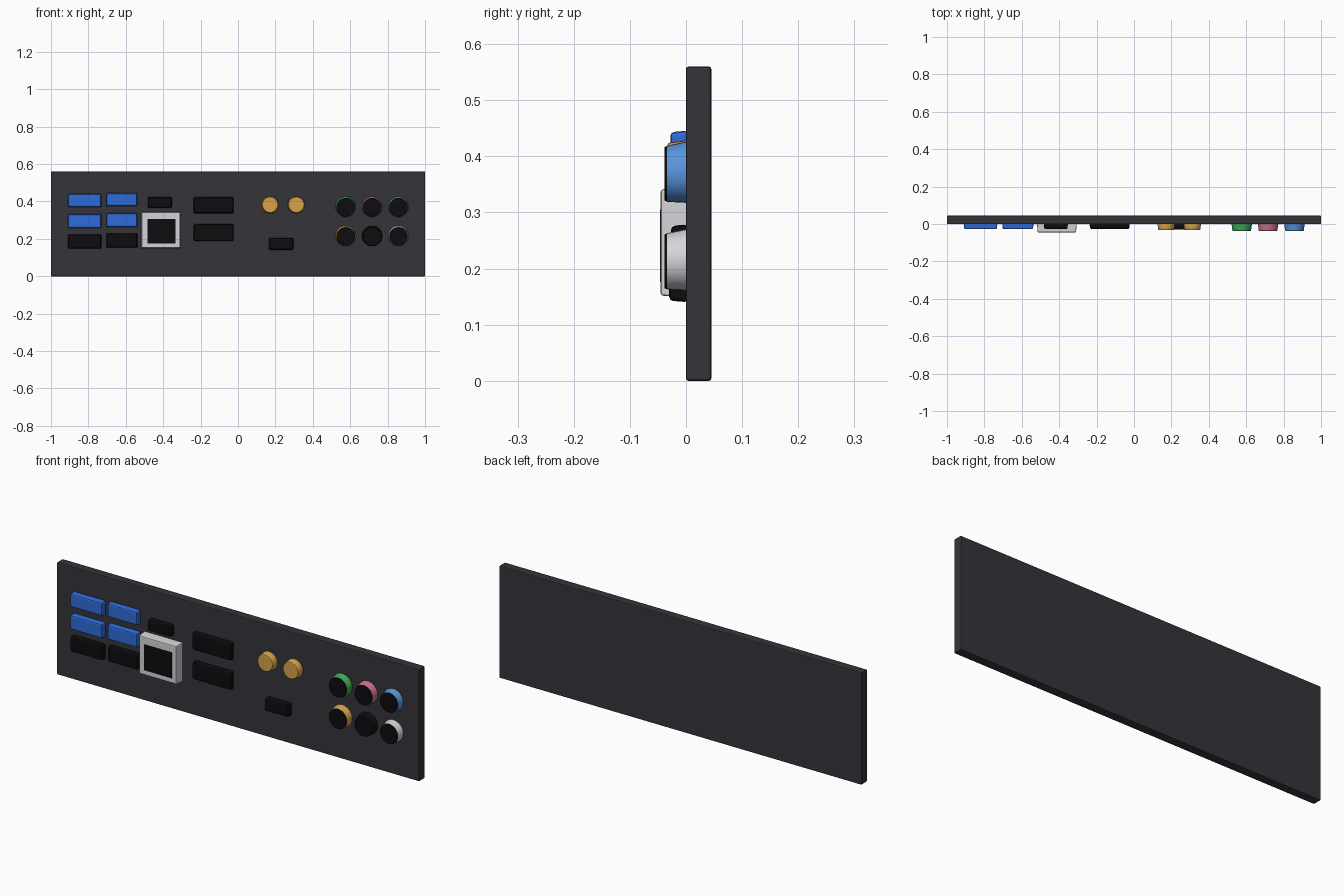
import bpy, bmesh, math
from mathutils import Matrix, Vector

if "Cube" in bpy.data.objects:
    bpy.data.objects.remove(bpy.data.objects["Cube"])


def material(name, r, g, b):
    m = bpy.data.materials.new(name)
    m.diffuse_color = (r, g, b, 1)
    m.use_nodes = True
    m.node_tree.nodes["Principled BSDF"].inputs["Base Color"].default_value = m.diffuse_color
    return m


SLATE = material("slate", 0.035, 0.034, 0.042)
BLACK = material("black", 0.004, 0.004, 0.005)
BLUE = material("port blue", 0.028, 0.15, 0.70)
SILVER = material("light grey", 0.66, 0.65, 0.68)
GOLD = material("gold", 0.68, 0.37, 0.07)
GREEN = material("green", 0.055, 0.42, 0.10)
PINK = material("pink", 0.62, 0.17, 0.25)
SKY = material("sky blue", 0.10, 0.30, 0.72)


def finish(bm, name, mats, bevel):
    bmesh.ops.recalc_face_normals(bm, faces=bm.faces)
    me = bpy.data.meshes.new(name)
    bm.to_mesh(me)
    bm.free()
    ob = bpy.data.objects.new(name, me)
    bpy.context.collection.objects.link(ob)
    for m in mats:
        me.materials.append(m)
    if bevel:
        mod = ob.modifiers.new("soft_edges", 'BEVEL')
        mod.width, mod.segments, mod.limit_method = bevel, 2, 'ANGLE'
    return ob


def box(name, x0, x1, z0, z1, y0, y1, mat, bevel=0.006, taper=0.0):
    """Box between limits; taper narrows the front (-y) face."""
    bm = bmesh.new()
    bmesh.ops.create_cube(bm, size=1)
    for v in bm.verts:
        t = taper if v.co.y < 0 else 0
        v.co = Vector(((x0 + x1) / 2 + v.co.x * (x1 - x0 - 2 * t),
                       (y0 + y1) / 2 + v.co.y * (y1 - y0),
                       (z0 + z1) / 2 + v.co.z * (z1 - z0 - 2 * t)))
    return finish(bm, name, [mat], bevel)


def disc(name, x, z, r_back, r_front, y_front, mats, bevel=0.004, drop=0.0):
    """Tapered round plug facing -y; a second material covers its front face."""
    bm = bmesh.new()
    y_back = 0.004
    bmesh.ops.create_cone(bm, cap_ends=True, segments=32, radius1=r_back,
                          radius2=r_front, depth=y_back - y_front)
    # cone axis z -> -y
    bmesh.ops.transform(bm, verts=bm.verts, matrix=Matrix.Translation(
        (x, (y_back + y_front) / 2, z)) @ Matrix.Rotation(math.pi / 2, 4, 'X'))
    for v in bm.verts:
        if v.co.y < y_front + 0.001:
            v.co.z -= drop
    bm.normal_update()
    for f in bm.faces:
        f.smooth = len(f.verts) == 4
        if len(mats) > 1 and f.normal.y < -0.9:
            f.material_index = 1
    return finish(bm, name, mats, bevel)


# Back plate
box("back_plate", -1, 1, 0, 0.56, 0, 0.045, SLATE, 0.004)

# Two columns of stacked wide ports: blue, blue, black
for col, (x0, x1, dz) in enumerate([(-0.91, -0.73, 0.0), (-0.705, -0.537, 0.005)]):
    for row, (z0, z1) in enumerate([(0.369, 0.441), (0.257, 0.333), (0.147, 0.225)]):
        box(f"wide_port_{col}_{row}", x0, x1, z0 + dz, z1 + dz, -0.028, 0.004,
            BLUE if row < 2 else BLACK, 0.007, 0.003)

# Small slot ports
box("small_port_upper", -0.483, -0.353, 0.364, 0.424, -0.027, 0.004, BLACK, 0.007, 0.003)
box("small_port_lower", 0.164, 0.297, 0.140, 0.206, -0.03, 0.004, BLACK, 0.007, 0.003)

# Network socket: grey housing with black opening plate
box("network_housing", -0.519, -0.306, 0.148, 0.345, -0.045, 0.004, SILVER, 0.004, 0.004)
box("network_opening", -0.485, -0.334, 0.176, 0.305, -0.0465, -0.042, BLACK, 0)

# Display ports
for i, (z0, z1) in enumerate([(0.335, 0.424), (0.188, 0.279)]):
    box(f"display_port_{i}", -0.238, -0.022, z0, z1, -0.027, 0.004, BLACK, 0.008, 0.003)

# Antenna connectors
for i, x in enumerate((0.172, 0.312)):
    disc(f"antenna_connector_{i}", x, 0.382, 0.047, 0.042, -0.033, [GOLD])

# Audio jacks: coloured collar with black face
for row, (z, colours) in enumerate([(0.372, (GREEN, PINK, SKY)), (0.216, (GOLD, BLACK, SILVER))]):
    for col, mat in enumerate(colours):
        x = 0.576 + 0.141 * col
        disc(f"audio_jack_{row}_{col}", x, z, 0.055, 0.050, -0.034, [mat], 0, 0.003)
        # black mouth disc on the collar
        bm = bmesh.new()
        bmesh.ops.create_cone(bm, cap_ends=True, segments=32, radius1=0.050,
                              radius2=0.048, depth=0.006,
                              matrix=Matrix.Translation((x, -0.035, z - 0.003))
                              @ Matrix.Rotation(math.pi / 2, 4, 'X'))
        finish(bm, f"audio_jack_mouth_{row}_{col}", [BLACK], 0)
